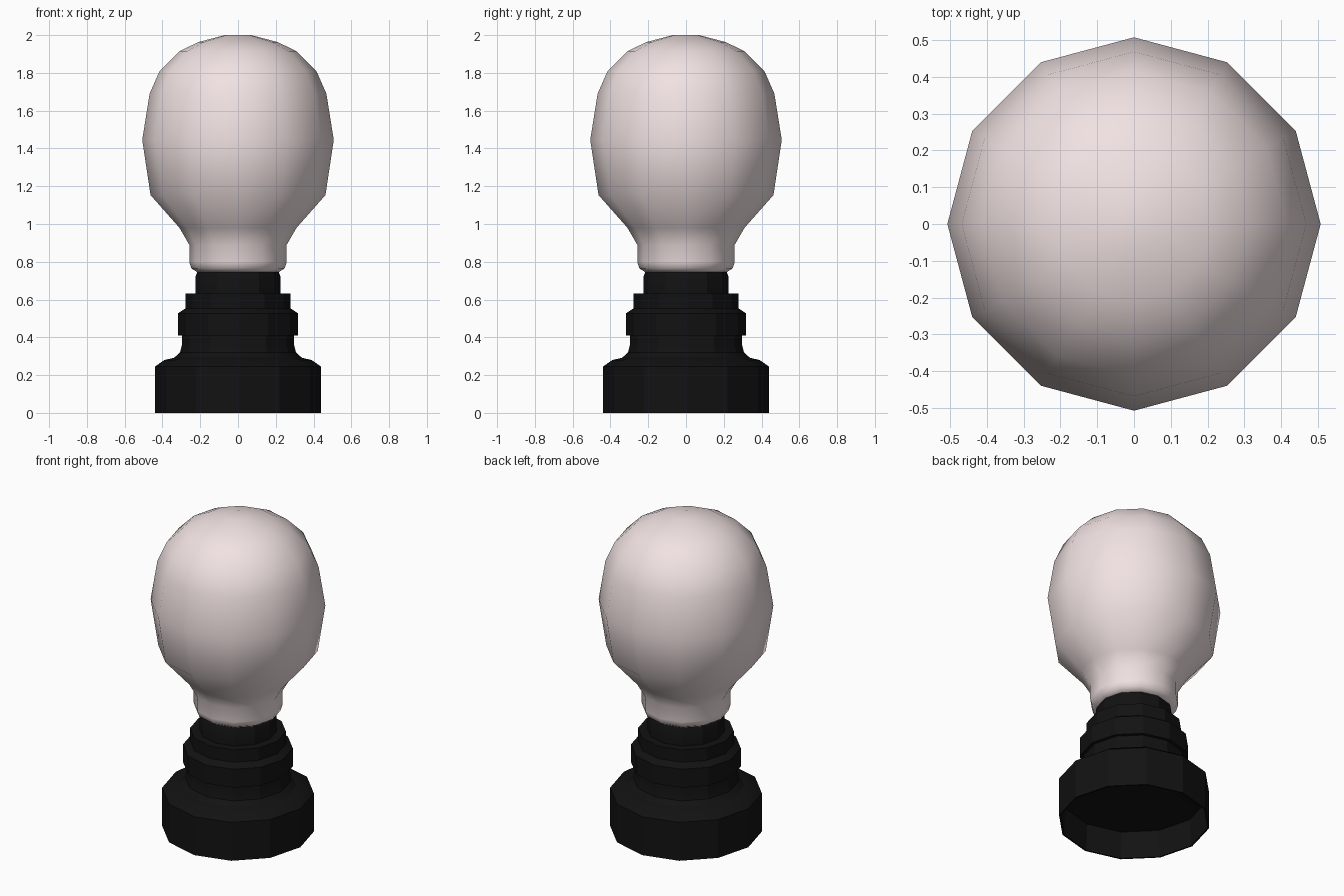
import bpy, bmesh, math

if "Cube" in bpy.data.objects:
    bpy.data.objects.remove(bpy.data.objects["Cube"])

SIDES = 12


def material(name, rgb):
    m = bpy.data.materials.new(name)
    m.diffuse_color = (*rgb, 1)
    m.use_nodes = True
    m.node_tree.nodes["Principled BSDF"].inputs["Base Color"].default_value = m.diffuse_color
    return m


def lathe(name, profile, mat, angle):
    """Revolve (radius, z) points about z; radius 0 makes a pole."""
    bm = bmesh.new()
    rings = []
    for r, z in profile:
        n = SIDES if r > 0 else 1
        rings.append([bm.verts.new((r * math.cos(2 * math.pi * i / SIDES),
                                    r * math.sin(2 * math.pi * i / SIDES), z))
                      for i in range(n)])
    for a, b in zip(rings, rings[1:]):
        for i in range(SIDES):
            j = (i + 1) % SIDES
            quad = [a[i % len(a)], a[j % len(a)], b[j % len(b)], b[i % len(b)]]
            bm.faces.new(list(dict.fromkeys(quad)))
    bmesh.ops.recalc_face_normals(bm, faces=bm.faces[:])
    me = bpy.data.meshes.new(name)
    bm.to_mesh(me)
    bm.free()
    me.materials.append(mat)
    ob = bpy.data.objects.new(name, me)
    bpy.context.collection.objects.link(ob)
    bpy.ops.object.select_all(action='DESELECT')
    bpy.context.view_layer.objects.active = ob
    ob.select_set(True)
    bpy.ops.object.shade_smooth_by_angle(angle=math.radians(angle))
    return ob


black = material("black_plastic", (0.006, 0.006, 0.006))
pink = material("pale_pink_glass", (0.88, 0.76, 0.76))

# Stepped base with a hollow underside
lathe("base", [
    (0, 0.19), (0.25, 0.185), (0.42, 0.17), (0.43, 0.0),
    (0.44, 0.0), (0.44, 0.245), (0.39, 0.28), (0.338, 0.292),
    (0.307, 0.32), (0.297, 0.36), (0.297, 0.41),
    (0.318, 0.41), (0.318, 0.527), (0.278, 0.553), (0.278, 0.632),
    (0.224, 0.632), (0.224, 0.725), (0.215, 0.747), (0, 0.747),
], black, 25)

# Rounded bulb with a short neck
lathe("bulb", [
    (0, 0.745), (0.215, 0.745), (0.247, 0.765), (0.258, 0.80),
    (0.258, 0.89), (0.31, 0.98), (0.463, 1.153), (0.507, 1.445),
    (0.468, 1.69), (0.415, 1.81), (0.31, 1.915), (0.21, 1.963),
    (0.07, 2.0), (0, 2.0),
], pink, 60)
